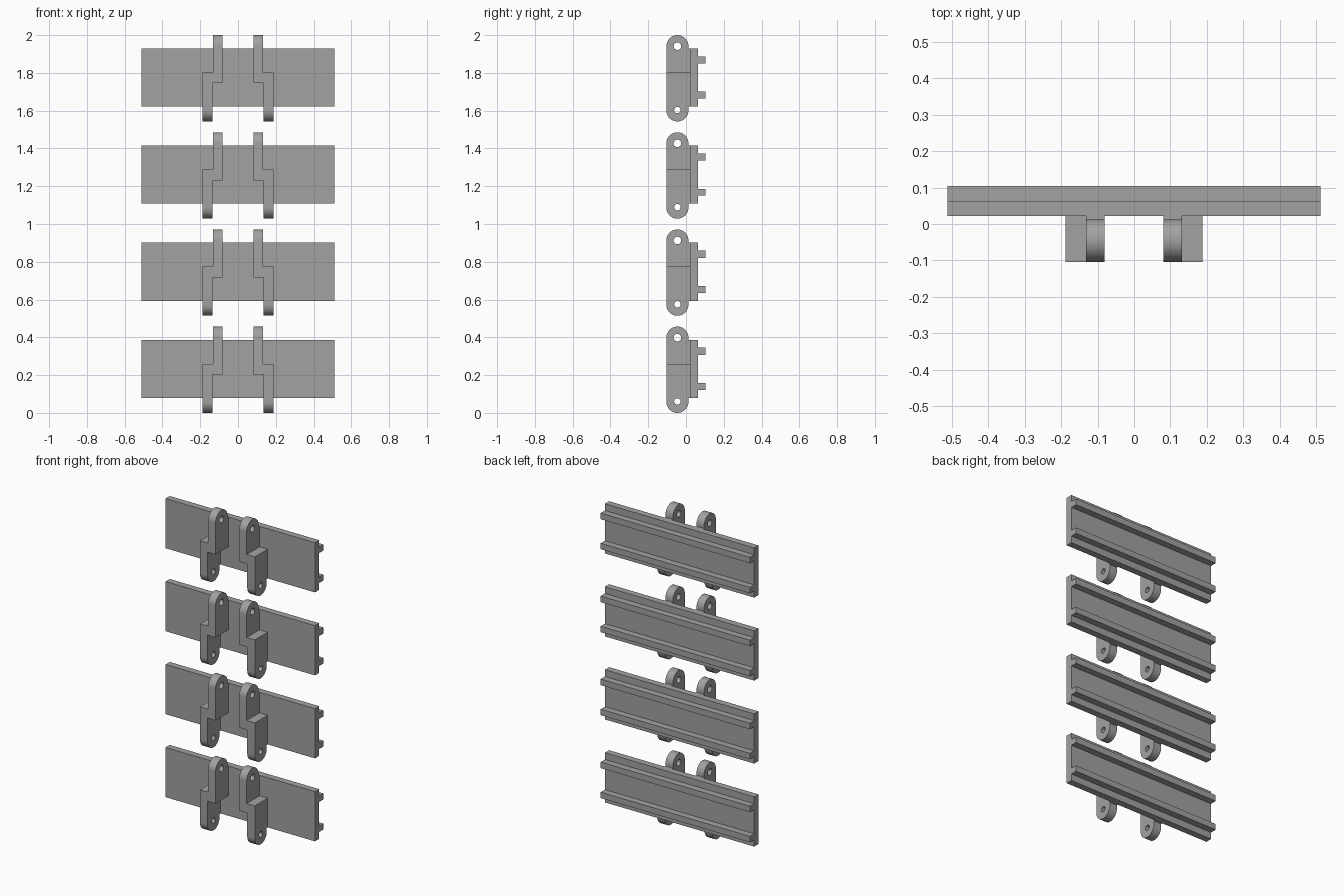
import bpy, bmesh, math

if "Cube" in bpy.data.objects:
    bpy.data.objects.remove(bpy.data.objects["Cube"])

PITCH, COUNT = 0.5143, 4
HEIGHT, R, CY = 0.457, 0.0585, -0.0455   # link height, end radius, pin axis y
BACK = 0.022                             # link / plate contact

grey = bpy.data.materials.new("grey")
grey.diffuse_color = (0.36, 0.36, 0.36, 1)
grey.use_nodes = True
grey.node_tree.nodes["Principled BSDF"].inputs["Base Color"].default_value = grey.diffuse_color


def add(name, mesh, z=0.0):
    ob = bpy.data.objects.new(name, mesh)
    ob.location.z = z
    bpy.context.collection.objects.link(ob)
    return ob


def extrude_x(name, profile, x0, x1):
    """Mesh from a (y, z) outline extruded along x."""
    bm = bmesh.new()
    face = bm.faces.new([bm.verts.new((x0, y, z)) for y, z in profile])
    out = bmesh.ops.extrude_face_region(bm, geom=[face])
    moved = [v for v in out["geom"] if isinstance(v, bmesh.types.BMVert)]
    bmesh.ops.translate(bm, vec=(x1 - x0, 0, 0), verts=moved)
    bmesh.ops.recalc_face_normals(bm, faces=bm.faces)
    me = bpy.data.meshes.new(name)
    bm.to_mesh(me)
    bm.free()
    me.materials.append(grey)
    return me


def arc(cy, cz, r, a0, a1, n):
    return [(cy + r * math.cos(math.radians(a0 + (a1 - a0) * i / n)),
             cz + r * math.sin(math.radians(a0 + (a1 - a0) * i / n))) for i in range(n + 1)]


def rect(y0, z0, y1, z1):
    return [(y0, z0), (y1, z0), (y1, z1), (y0, z1)]


# Plate with two rails along its back
plate = extrude_x("plate", [
    (BACK, 0.079), (0.063, 0.079),
    (0.063, 0.121), (0.104, 0.121), (0.104, 0.158), (0.063, 0.158),
    (0.063, 0.307), (0.104, 0.307), (0.104, 0.345), (0.063, 0.345),
    (0.063, 0.387), (BACK, 0.387)], -0.512, 0.512)

# Link: rounded bar with a foot on the plate
outline = arc(CY, HEIGHT - R, R, 0, 180, 24) + arc(CY, R, R, 180, 360, 24)
outline += [(CY + R, 0.079), (BACK, 0.079), (BACK, 0.387), (CY + R, 0.387)]
link = add("link", extrude_x("link", outline, 0.081, 0.188))

# Cutters: offset steps and pin holes
cutters = [
    extrude_x("upper_step", rect(-0.3, 0.26, 0.3, 0.7), 0.132, 0.3),
    extrude_x("lower_step", rect(-0.3, -0.2, 0.3, 0.203), 0.0, 0.136),
    extrude_x("upper_hole", arc(CY, 0.3985, 0.02, 0, 345, 23), 0.0, 0.3),
    extrude_x("lower_hole", arc(CY, 0.0605, 0.017, 0, 345, 23), 0.0, 0.3),
]
helpers = []
for me in cutters:
    cutter = add(me.name + "_cutter", me)
    cutter.hide_render = True
    mod = link.modifiers.new("cut", "BOOLEAN")
    mod.operation, mod.solver, mod.object = "DIFFERENCE", "EXACT", cutter
    helpers.append(cutter)
dg = bpy.context.evaluated_depsgraph_get()
right = bpy.data.meshes.new_from_object(link.evaluated_get(dg))
for ob in helpers + [link]:
    bpy.data.objects.remove(ob)

# Mirrored partner link
left = right.copy()
bm = bmesh.new()
bm.from_mesh(left)
for v in bm.verts:
    v.co.x = -v.co.x
bmesh.ops.reverse_faces(bm, faces=bm.faces)
bm.to_mesh(left)
bm.free()

# Stack of chain segments
for i in range(COUNT):
    z = i * PITCH
    add(f"plate_{i + 1}", plate, z)
    add(f"right_link_{i + 1}", right, z)
    add(f"left_link_{i + 1}", left, z)

# Smooth the rounded ends and holes, keep hard edges
for me in (right, left):
    me.shade_smooth()
    me.set_sharp_from_angle(angle=math.radians(30))
